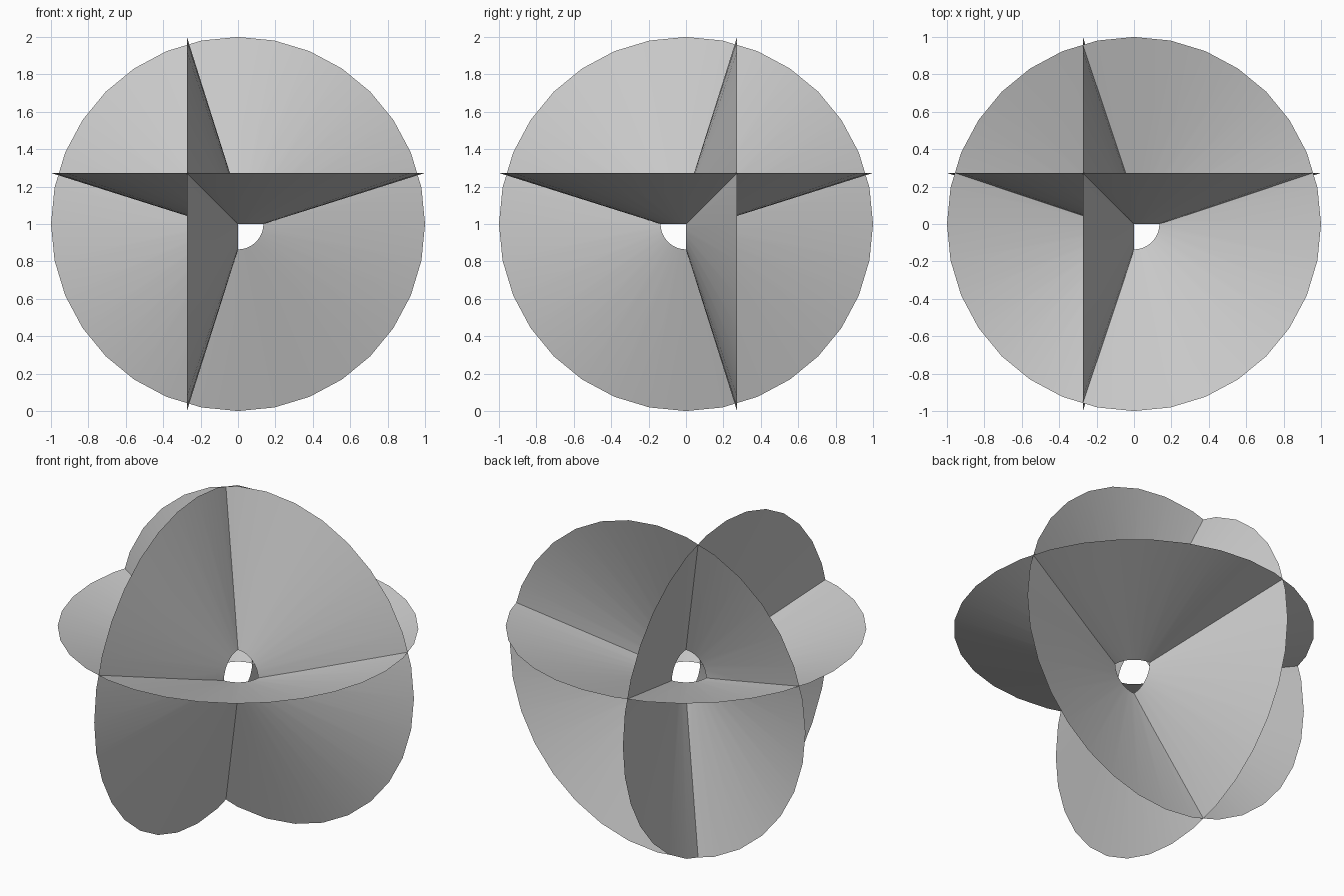
import bpy
from math import radians

if "Cube" in bpy.data.objects:
    bpy.data.objects.remove(bpy.data.objects["Cube"])

R_WIDE, R_NARROW, DEPTH = 1.0, 0.136, 0.273

def open_funnel(name, direction, rotation):
    """Open truncated cone, narrow rim at the centre, flaring along direction."""
    loc = [c * DEPTH / 2 for c in direction]
    loc[2] += 1.0
    bpy.ops.mesh.primitive_cone_add(
        vertices=32, radius1=R_NARROW, radius2=R_WIDE, depth=DEPTH,
        end_fill_type='NOTHING', location=loc, rotation=rotation)
    bpy.context.object.name = name
    bpy.ops.object.shade_smooth_by_angle(angle=radians(30))

# Three funnels crossing at right angles
open_funnel("upward_funnel", (0, 0, 1), (0, 0, 0))
open_funnel("backward_funnel", (0, 1, 0), (radians(-90), 0, 0))
open_funnel("leftward_funnel", (-1, 0, 0), (0, radians(-90), 0))
